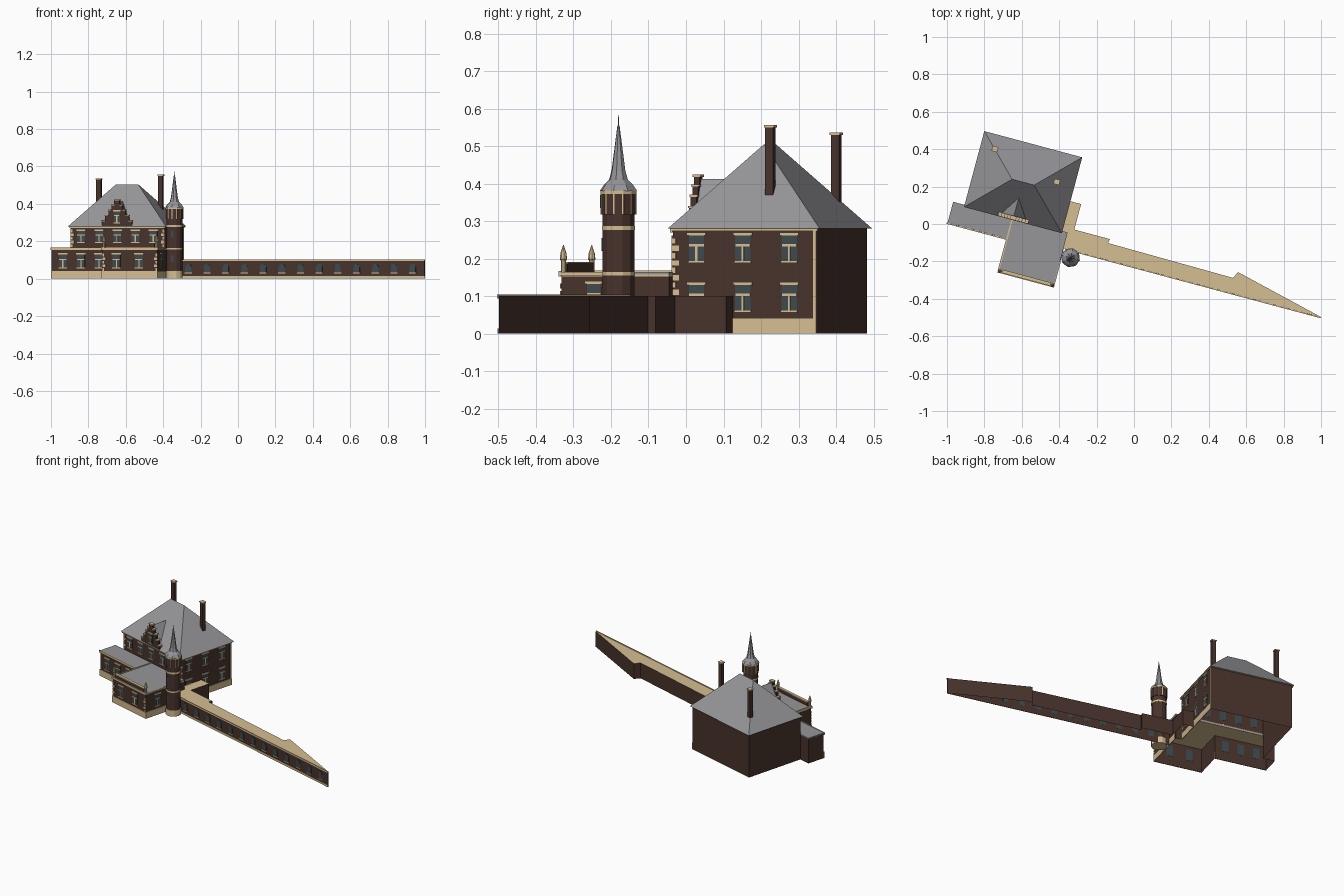
import bpy, bmesh, math
from mathutils import Matrix, Vector

# Whole building is drawn in local axes (u along facade, v to the back), then turned by -15 degrees
PLACE = Matrix.Translation((-0.909, 0.091, 0)) @ Matrix.Rotation(math.radians(-15), 4, 'Z')

def srgb(r, g, b):
    f = lambda c: ((c / 255 + 0.055) / 1.055) ** 2.4 if c > 10 else c / 3295
    return (f(r), f(g), f(b), 1)

def material(name, *rgb):
    m = bpy.data.materials.new(name)
    m.diffuse_color = srgb(*rgb)
    return m

BRICK = material("brown brick", 72, 51, 44)
STONE = material("cream stone", 213, 189, 146)
SLATE = material("grey slate", 150, 150, 154)
GLASS = material("blue grey glass", 61, 73, 79)

class Part:
    """Collects solids in one mesh with a few materials."""
    def __init__(self, name, *mats):
        self.name, self.mats, self.bm = name, mats, bmesh.new()

    def mesh(self, verts, faces, m=0):
        vs = [self.bm.verts.new(v) for v in verts]
        for f in faces:
            self.bm.faces.new([vs[i] for i in f]).material_index = m

    def prism(self, lower, upper, m=0, bottom=True):
        n = len(lower)
        faces = [[i, (i + 1) % n, n + (i + 1) % n, n + i] for i in range(n)]
        faces.append(list(range(n, 2 * n)))
        if bottom:
            faces.append(list(range(n))[::-1])
        self.mesh(lower + upper, faces, m)

    def box(self, u0, u1, v0, v1, z0, z1, m=0):
        c = [(u0, v0), (u1, v0), (u1, v1), (u0, v1)]
        self.prism([(*p, z0) for p in c], [(*p, z1) for p in c], m)

    def wall(self, a, b, z0, z1):
        """Single wall sheet; going anticlockwise round the plan faces it outward."""
        self.mesh([(*a, z0), (*b, z0), (*b, z1), (*a, z1)], [(0, 1, 2, 3)])

    def plate(self, side, at, a, b, z0, z1, t, m=0, back=-0.0004):
        if side == 'front':
            self.box(a, b, at - t, at + back, z0, z1, m)
        else:
            self.box(at - back, at + t, a, b, z0, z1, m)

    def done(self, recalc=True):
        if recalc:
            bmesh.ops.recalc_face_normals(self.bm, faces=self.bm.faces)
        me = bpy.data.meshes.new(self.name)
        self.bm.to_mesh(me)
        for m in self.mats:
            me.materials.append(m)
        ob = bpy.data.objects.new(self.name, me)
        ob.matrix_world = PLACE
        bpy.context.collection.objects.link(ob)
        return ob

# House walls: an open shell, the front only above the wing roofs
p = Part("house_walls", BRICK)
p.wall((0.012, 0.012), (0.53, 0.012), 0.155, 0.28)
p.wall((0.53, 0.012), (0.53, 0.408), 0, 0.28)
p.wall((0.53, 0.408), (0.012, 0.408), 0, 0.28)
p.wall((0.012, 0.408), (0.012, 0.012), 0, 0.28)
p.done(False)

# Low wings: open shells in front of the house
p = Part("wing_walls", BRICK)
path = [(0.012, 0.012), (-0.063, 0.012), (-0.063, -0.104), (0.266, -0.104), (0.266, -0.285),
        (0.569, -0.285), (0.569, 0.012), (0.53, 0.012)]
for a, b in zip(path, path[1:]):
    p.wall(a, b, 0, 0.16)
p.done(False)

# Flat wing roofs, stone underneath
p = Part("wing_roofs", SLATE, STONE)
for dims in ((-0.063, 0.266, -0.104, 0.012), (0.266, 0.571, -0.285, 0.012)):
    p.box(*dims, 0.153, 0.158, 1)
    p.box(*dims, 0.158, 0.165)
p.box(0.262, 0.270, -0.285, 0.012, 0.158, 0.169, 1)
p.done()

# Hipped main roof
p = Part("main_roof", SLATE, STONE)
p.mesh([(0, 0, 0.28), (0.542, 0, 0.28), (0.542, 0.42, 0.28), (0, 0.42, 0.28), (0.21, 0.21, 0.505), (0.332, 0.21, 0.505)],
       [(0, 1, 5, 4), (1, 2, 5), (2, 3, 4, 5), (3, 0, 4), (3, 2, 1, 0)])
p.bm.faces.ensure_lookup_table()
p.bm.faces[-1].material_index = 1
p.done()

# Dormer roof running back into the main roof
p = Part("dormer_roof", SLATE)
p.mesh([(0.19, 0.012, 0.28), (0.35, 0.012, 0.28), (0.27, 0.012, 0.412), (0.27, 0.135, 0.412)],
       [(0, 1, 2), (1, 3, 2), (0, 2, 3), (0, 3, 1)])
p.done()

# Stepped gable with stone caps
p = Part("stepped_gable", BRICK, STONE)
steps = [(0.083, 0.28, 0.305), (0.066, 0.305, 0.335), (0.048, 0.335, 0.365), (0.031, 0.365, 0.392), (0.015, 0.392, 0.418)]
for h, z0, z1 in steps:
    p.box(0.27 - h, 0.27 + h, 0.004, 0.02, z0, z1)
    for s in (-1, 1):
        c = 0.27 + s * (h - 0.008)
        p.box(c - 0.009, c + 0.009, 0.001, 0.023, z1, z1 + 0.006, 1)
p.done()

# Stone plinths, cornices and string courses as thin plates on the show sides
p = Part("stone_trim", STONE)
for side, at, a, b in (('front', -0.104, -0.066, 0.266), ('front', -0.285, 0.263, 0.572),
                       ('right', 0.569, -0.288, 0.0), ('right', 0.53, 0.012, 0.408)):
    p.plate(side, at, a, b, 0, 0.042, 0.004)
p.plate('front', -0.104, -0.068, 0.266, 0.153, 0.167, 0.007)
p.plate('front', -0.285, 0.262, 0.576, 0.153, 0.167, 0.007)
p.plate('right', 0.569, -0.292, -0.15, 0.155, 0.165, 0.007)
p.plate('front', 0.012, 0.006, 0.536, 0.27, 0.282, 0.007)
p.plate('right', 0.53, 0.006, 0.412, 0.274, 0.281, 0.006)
p.done()

# Corner quoins, alternately long and short
p = Part("quoins", STONE)
def quoins(side, at, edge, inward, z0, z1, step=0.0195):
    for i in range(int((z1 - z0) / step)):
        e = edge + inward * (0.02 if i % 2 else 0.011)
        p.plate(side, at, min(edge, e), max(edge, e), z0 + i * step, z0 + (i + 0.72) * step, 0.003)
quoins('right', 0.53, 0.009, 1, 0.045, 0.278)
p.plate('right', 0.53, 0.399, 0.408, 0.042, 0.276, 0.003)
quoins('front', 0.012, 0.533, -1, 0.17, 0.275)
quoins('front', 0.012, 0.012, 1, 0.17, 0.275)
quoins('front', -0.285, 0.266, 1, 0.042, 0.155)
quoins('front', -0.285, 0.572, -1, 0.042, 0.155)
p.done()

# Windows: glass, T-shaped stone bars, lintel and sill; the glass also shows inside
p = Part("windows", GLASS, STONE)
def window(side, at, c, z0, z1, w=0.021):
    p.plate(side, at, c - w, c + w, z0, z1, 0.002, 0, 0.001)
    zt = z0 + (z1 - z0) * 0.62
    p.plate(side, at, c - w, c + w, zt - 0.003, zt + 0.003, 0.004, 1)
    p.plate(side, at, c - 0.003, c + 0.003, z0, zt, 0.004, 1)
    p.plate(side, at, c - w - 0.005, c + w + 0.005, z1, z1 + 0.008, 0.005, 1)
    p.plate(side, at, c - w - 0.002, c + w + 0.002, z0 - 0.005, z0, 0.005, 1)
for i in range(5):
    window('front', 0.012, 0.07 + 0.1 * i, 0.195, 0.256)
for i in range(3):
    window('front', -0.104, 0.0 + 0.1 * i, 0.06, 0.13)
    for z in (0.062, 0.194):
        window('right', 0.53, 0.077 + 0.128 * i, z, z + 0.068)
for c in (0.345, 0.47):
    window('front', -0.285, c, 0.06, 0.13)
window('right', 0.569, -0.196, 0.06, 0.133, 0.019)
window('front', 0.004, 0.27, 0.3, 0.36, 0.016)
p.done()

# Parapet with two pointed finials on the front wing
p = Part("parapet", BRICK, STONE)
p.box(0.285, 0.555, -0.285, -0.273, 0.165, 0.187)
p.box(0.285, 0.555, -0.288, -0.270, 0.187, 0.191, 1)
for u in (0.274, 0.565):
    ring = lambda r, z: [(u + r * math.cos(a * math.pi / 4 + 0.39), -0.281 + r * math.sin(a * math.pi / 4 + 0.39), z) for a in range(8)]
    prof = [(0.007, 0.165), (0.007, 0.195), (0.010, 0.199), (0.008, 0.215), (0.001, 0.236)]
    for (r0, z0), (r1, z1) in zip(prof, prof[1:]):
        p.prism(ring(r0, z0), ring(r1, z1), 1)
p.done()

# Chimneys with stone caps
p = Part("chimneys", BRICK, STONE)
for u, v, z0, z1 in ((0.08, 0.342, 0.33, 0.53), (0.445, 0.258, 0.35, 0.55)):
    p.box(u - 0.013, u + 0.013, v - 0.011, v + 0.011, z0, z1)
    p.box(u - 0.016, u + 0.016, v - 0.014, v + 0.014, z1, z1 + 0.006, 1)
p.done()

# Round stair tower: stacked rings coloured band by band, with an eight-sided spire
p = Part("stair_tower", BRICK, STONE, SLATE, GLASS)
TC = PLACE.inverted() @ Vector((-0.34, -0.18, 0))
def ring(r, z, n=12):
    return [(TC.x + r * math.cos(2 * math.pi * i / n), TC.y + r * math.sin(2 * math.pi * i / n), z) for i in range(n)]
bands = [(0, 0.046, 0.04, 0.046, 1), (0.04, 0.044, 0.155, 0.044, 0), (0.155, 0.046, 0.165, 0.046, 1),
         (0.165, 0.044, 0.276, 0.044, 0), (0.276, 0.046, 0.287, 0.046, 1), (0.287, 0.044, 0.318, 0.044, 0),
         (0.318, 0.048, 0.376, 0.048, 0), (0.373, 0.050, 0.382, 0.050, 1), (0.38, 0.052, 0.397, 0.040, 2),
         (0.397, 0.040, 0.41, 0.026, 2), (0.41, 0.026, 0.435, 0.019, 2), (0.435, 0.019, 0.555, 0.003, 2),
         (0.555, 0.0015, 0.586, 0.0005, 2)]
for z0, r0, z1, r1, m in bands:
    n = 8 if m == 2 else 12
    p.prism(ring(r0, z0, n), ring(r1, z1, n), m)
for i in range(12):                            # stone ribs round the lantern
    a = 2 * math.pi * i / 12
    u, v = TC.x + 0.0475 * math.cos(a), TC.y + 0.0475 * math.sin(a)
    p.box(u - 0.002, u + 0.002, v - 0.002, v + 0.002, 0.318, 0.376, 1)
for z in (0.09, 0.22, 0.335):                  # slit windows
    r = 0.048 if z > 0.3 else 0.044
    p.plate('front', TC.y - r + 0.002, TC.x - 0.007, TC.x + 0.007, z, z + 0.035, 0.003, 3, 0.004)
p.done()

# Long arcade wall with a stone top, open underneath
outline = [(0.53, 0.177), (0.601, 0.177), (0.601, 0.036), (0.798, 0.036), (0.793, 0.013), (1.488, 0.006),
           (1.505, 0.043), (1.995, -0.074), (1.995, -0.076), (0.569, -0.076), (0.569, 0.012), (0.53, 0.012)]
p = Part("garden_wall", BRICK, STONE)
p.prism([(*q, 0) for q in outline], [(*q, 0.1) for q in outline], 0, bottom=False)
p.bm.faces.ensure_lookup_table()
p.bm.faces[-1].material_index = 1
p.plate('front', -0.076, 0.64, 1.996, 0.094, 0.104, 0.005, 1)
p.plate('front', -0.076, 0.64, 1.996, 0, 0.014, 0.003, 1)
p.done()

# Arched windows along the garden wall
p = Part("arcade_windows", GLASS, STONE)
for i in range(13):
    c = 0.687 + 0.1035 * i
    arc = [(c + 0.017 * math.cos(t * math.pi / 6), 0.062 + 0.017 * math.sin(t * math.pi / 6)) for t in range(7)]
    shape = [(c - 0.017, 0.032), (c + 0.017, 0.032)] + arc
    p.prism([(x, -0.0755, z) for x, z in shape], [(x, -0.079, z) for x, z in shape])
    p.plate('front', -0.076, c - 0.02, c + 0.02, 0.027, 0.032, 0.005, 1)
p.done()
